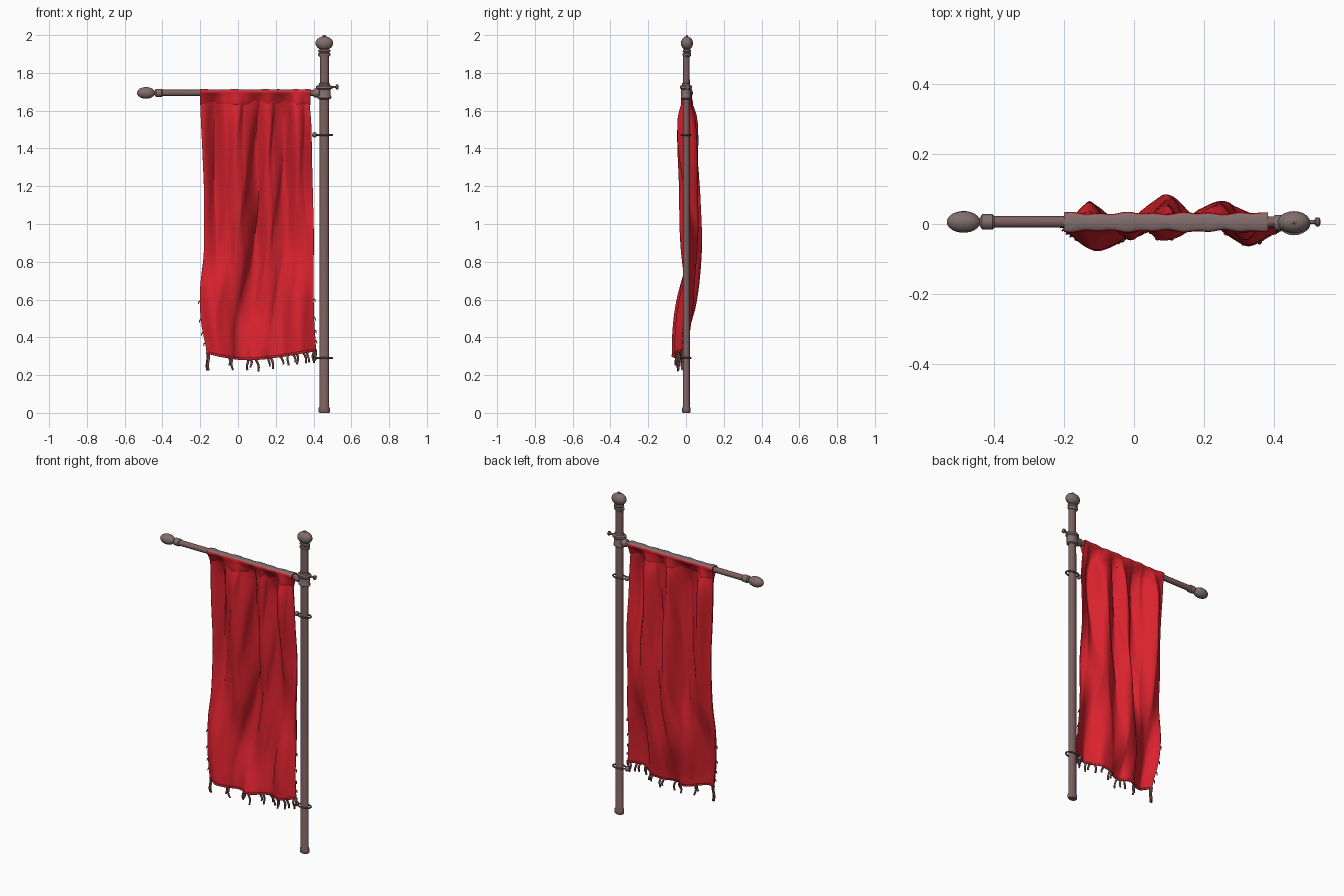
import bpy, bmesh, math, random
from mathutils import Vector

if "Cube" in bpy.data.objects:
    bpy.data.objects.remove(bpy.data.objects["Cube"])
random.seed(4)
PX, BZ = 0.457, 1.694          # pole x, crossbar height


def mat(name, col):
    m = bpy.data.materials.new(name)
    m.diffuse_color = (*col, 1)
    m.use_nodes = True
    m.node_tree.nodes["Principled BSDF"].inputs["Base Color"].default_value = m.diffuse_color
    return m


RED = mat("red_cloth", (0.69, 0.016, 0.027))
POLE = mat("pole_brown_grey", (0.205, 0.12, 0.115))
KNOB = mat("knob_grey", (0.22, 0.155, 0.15))
THREAD = mat("brown_thread", (0.19, 0.07, 0.064))


def finish(name, bm, mats, angle=40):
    bmesh.ops.recalc_face_normals(bm, faces=bm.faces)
    me = bpy.data.meshes.new(name)
    bm.to_mesh(me)
    bm.free()
    ob = bpy.data.objects.new(name, me)
    bpy.context.collection.objects.link(ob)
    for m in mats:
        me.materials.append(m)
    bpy.ops.object.select_all(action='DESELECT')
    ob.select_set(True)
    bpy.context.view_layer.objects.active = ob
    bpy.ops.object.shade_smooth_by_angle(angle=math.radians(angle))
    return ob


def skin(bm, rings, caps=True):
    rows = [[bm.verts.new(p) for p in r] for r in rings]
    n = len(rows[0])
    for a, b in zip(rows, rows[1:]):
        for i in range(n):
            bm.faces.new((a[i], a[(i + 1) % n], b[(i + 1) % n], b[i]))
    if caps:
        bm.faces.new(rows[0])
        bm.faces.new(rows[-1])


def lathe(name, prof, mats, axis='Z', at=(0, 0, 0), sy=1.0, n=20):
    """prof: (radius, distance along axis); sy squashes the depth"""
    bm, rings = bmesh.new(), []
    for r, d in prof:
        ring = []
        for i in range(n):
            a = 2 * math.pi * i / n
            c, s = r * math.cos(a), r * math.sin(a) * sy
            p = (c, s, d) if axis == 'Z' else (d, s, c)
            ring.append(Vector(at) + Vector(p))
        rings.append(ring)
    skin(bm, rings)
    return finish(name, bm, mats)


def egg(r, c, h, k=9, lo=0.1):
    return [(r * math.sin(t), c - h * math.cos(t)) for t in
            [math.pi * (lo + (1 - 2 * lo) * i / k) for i in range(k + 1)]]


# upright pole with foot
lathe("pole", [(0.026, 0), (0.03, 0.006), (0.03, 0.024), (0.025, 0.034), (0.025, 0.9),
               (0.024, 1.89)], [POLE], at=(PX, 0.002, 0), sy=0.74)
# top finial
lathe("top_finial", [(0.025, 1.885), (0.033, 1.893), (0.033, 1.902), (0.026, 1.907),
                     (0.033, 1.914), (0.031, 1.922), (0.02, 1.926)]
      + egg(0.047, 1.957, 0.036) + [(0.008, 1.992), (0.010, 1.996), (0.004, 2.0)],
      [KNOB], at=(PX, 0.005, 0), sy=0.68)
# crossbar and end knob
lathe("crossbar", [(0.017, -0.42), (0.016, 0.43)], [POLE], 'X', (0, 0.006, BZ), n=14)
lathe("crossbar_knob", [(0.004, -0.535)] + egg(0.031, -0.487, 0.048)
      + [(0.017, -0.437), (0.022, -0.434), (0.022, -0.404), (0.016, -0.398)],
      [KNOB], 'X', (0, 0.006, BZ))
# bracket clamp, with socket and thumb screw
lathe("bracket_collar", [(0.027, 1.66), (0.037, 1.666), (0.037, 1.674), (0.034, 1.68),
                         (0.034, 1.712), (0.043, 1.718), (0.043, 1.73), (0.03, 1.735),
                         (0.028, 1.745), (0.024, 1.746)], [KNOB], at=(PX, 0, 0), sy=0.75)
lathe("bracket_socket", [(0.02, 0.4), (0.023, 0.404), (0.023, 0.43), (0.018, 0.435)],
      [KNOB], 'X', (0, 0.003, BZ))
lathe("thumb_screw", [(0.008, 0.48), (0.006, 0.5), (0.006, 0.516), (0.013, 0.52),
                      (0.013, 0.529), (0.006, 0.533)], [POLE], 'X', (0, 0.006, 1.725), n=12)

# tie rings around the pole, each with a small knot by the cloth
for label, z in (("upper", 1.472), ("lower", 0.29)):
    bm, rings = bmesh.new(), []
    for i in range(29):
        a = 2 * math.pi * i / 28
        o = Vector((math.cos(a), math.sin(a), 0))
        c = Vector((PX + 0.042 * o.x, 0.025 * o.y, z))
        rings.append([c + o * 0.005 * math.cos(t) + Vector((0, 0, 0.005 * math.sin(t)))
                      for t in [math.pi * j / 4 for j in range(8)]])
    skin(bm, rings, False)
    bmesh.ops.remove_doubles(bm, verts=bm.verts, dist=1e-5)
    finish(label + "_tie_ring", bm, [POLE])
    lathe(label + "_tie_knot", egg(0.015, 0.405, 0.013, 6), [KNOB], 'X', (0, 0, z), n=10)


# hanging cloth: fold depth is read from a coarse grid
def spline(v, t):
    t = max(0, min(1, t)) * (len(v) - 1)
    i = min(int(t), len(v) - 2)
    f = t - i
    p = [v[max(0, min(len(v) - 1, i + k))] for k in (-1, 0, 1, 2)]
    return p[1] + 0.5 * f * (p[2] - p[0] + f * (2 * p[0] - 5 * p[1] + 4 * p[2] - p[3]
                                                + f * (3 * (p[1] - p[2]) + p[3] - p[0])))


FOLDS = [[.015, .04, -.02, -.025, .04, 0, .045, -.03, .005],      # top
         [.01, .055, -.02, -.033, .045, 0, .058, -.035, .01],
         [.01, .048, -.01, -.025, .07, .01, .06, .0, .02],
         [0, .025, 0, -.018, .077, .025, .06, .035, 0],
         [-.01, -.052, -.03, .015, .052, .02, .03, -.035, 0],
         [-.035, -.068, -.045, -.015, -.045, -.01, 0, -.055, -.02]]  # hem
LEFT = [-.2, -.195, -.187, -.18, -.18, -.182, -.2, -.195, -.165]
RIGHT = [.375, .387, .39, .395, .4, .4, .4, .402, .412]
HEM = [.315, .3, .288, .282, .286, .295, .305, .318, .328]
TOP = 1.70


def cloth(u, v):
    """u across, v from top (0) to hem (1)"""
    z = TOP + (spline(HEM, u) - TOP) * v
    f = min(1, v / 0.12)
    fade = math.sin(f * math.pi / 2)
    us = u + 0.06 * v * math.sin(math.pi * u)
    y = spline([spline(r, us) for r in FOLDS], v)
    # narrow gathers near the bar, opening out downwards
    w = abs(math.sin(23 * us + 0.8 * math.sin(5 * v)))
    y += 0.018 * (1 - v) ** 1.5 * (0.6 - w)
    y += 0.004 * math.sin(9 * u + 17 * v) * v
    x = spline(LEFT, v) * (1 - u) + spline(RIGHT, v) * u
    x += 0.007 * math.sin(19 * v + 40 * u) * math.sin(math.pi * u)
    return Vector((x, y * fade + 0.004 * (1 - fade), z))


NU, NV = 150, 90
bm = bmesh.new()
g = [[bm.verts.new(cloth(i / NU, j / NV)) for i in range(NU + 1)] for j in range(NV + 1)]
for j in range(NV):
    for i in range(NU):
        bm.faces.new((g[j][i], g[j + 1][i], g[j + 1][i + 1], g[j][i + 1]))
ob = finish("hanging_cloth", bm, [RED], 60)
s = ob.modifiers.new("thickness", 'SOLIDIFY')
s.thickness, s.offset = 0.008, 0

# gathered sleeve over the crossbar: a teardrop section that runs into the cloth,
# worn grey along its top
bm, rings = bmesh.new(), []
for i in range(121):
    u = i / 120
    x = -0.2 + 0.583 * u
    lump = 0.002 * math.sin(46 * u) + 0.002 * math.sin(21 * u + 1)
    mid = cloth(u, 0.055).y
    ring = []
    for k in range(24):
        a = 2 * math.pi * k / 24
        c, sn = math.cos(a), math.sin(a)
        low = max(0, -sn)
        y = (0.026 + lump) * c * (1 - 0.55 * low) + 0.005 * (1 - low) + mid * low ** 1.5
        up = 0.016 * (sn if sn < 0 else sn ** 0.6)
        ring.append((x, y, BZ + 0.003 + up + lump * 0.3 * (sn > 0) - 0.05 * low ** 2))
    rings.append(ring)
skin(bm, rings)
bmesh.ops.recalc_face_normals(bm, faces=bm.faces)
for f in bm.faces:
    f.material_index = 1 if f.normal.z > 0.66 else 0
finish("cloth_sleeve", bm, [RED, KNOB], 60)


# loose threads along the hem and the side edges
def threads(name, items, depth, m):
    cu = bpy.data.curves.new(name, 'CURVE')
    cu.dimensions, cu.bevel_depth, cu.bevel_resolution = '3D', depth, 1
    cu.use_fill_caps = True
    cu.materials.append(m)
    for pts in items:
        sp = cu.splines.new('POLY')
        sp.points.add(len(pts) - 1)
        for q, (p, r) in zip(sp.points, pts):
            q.co, q.radius = (*p, 1), r
    ob = bpy.data.objects.new(name, cu)
    bpy.context.collection.objects.link(ob)
    bpy.ops.object.select_all(action='DESELECT')
    ob.select_set(True)
    bpy.context.view_layer.objects.active = ob
    bpy.ops.object.convert(target='MESH')


fringe = []
for x in (-.165, -.158, -.05, -.04, .045, .075, .1, .17, .18, .225, .27, .29, .31, .35, .37, .4, .41):
    p = cloth((x + .165) / .577, 1) + Vector((0, 0, 0.006))
    ln = 0.095 if x < -.1 else random.uniform(0.045, 0.075)
    bend, ph = random.uniform(-.005, .016), random.uniform(0, 6)
    if x < -.1:
        bend = 0.004
    fringe.append([(p + Vector((bend * t + 0.004 * math.sin(ph + 5 * t),
                                0.004 * math.cos(ph + 4 * t), -ln * t)), 1.1 - 0.25 * t)
                   for t in [k / 6 for k in range(7)]])
threads("hem_fringe", fringe, 0.0062, THREAD)
frays = []
for u, d in ((0, -1), (1, 1)):
    for v in (.8, .87, .92, .96):
        p = cloth(u, v)
        frays.append([(p, 1), (p + Vector((.006 * d, 0, -.003)), .9),
                      (p + Vector((.009 * d, -.003, -.016)), .6)])
threads("side_frays", frays, 0.004, THREAD)
# rolled hem
threads("rolled_hem", [[(cloth(i / 60, 0.998), 1) for i in range(61)]], 0.007, RED)
